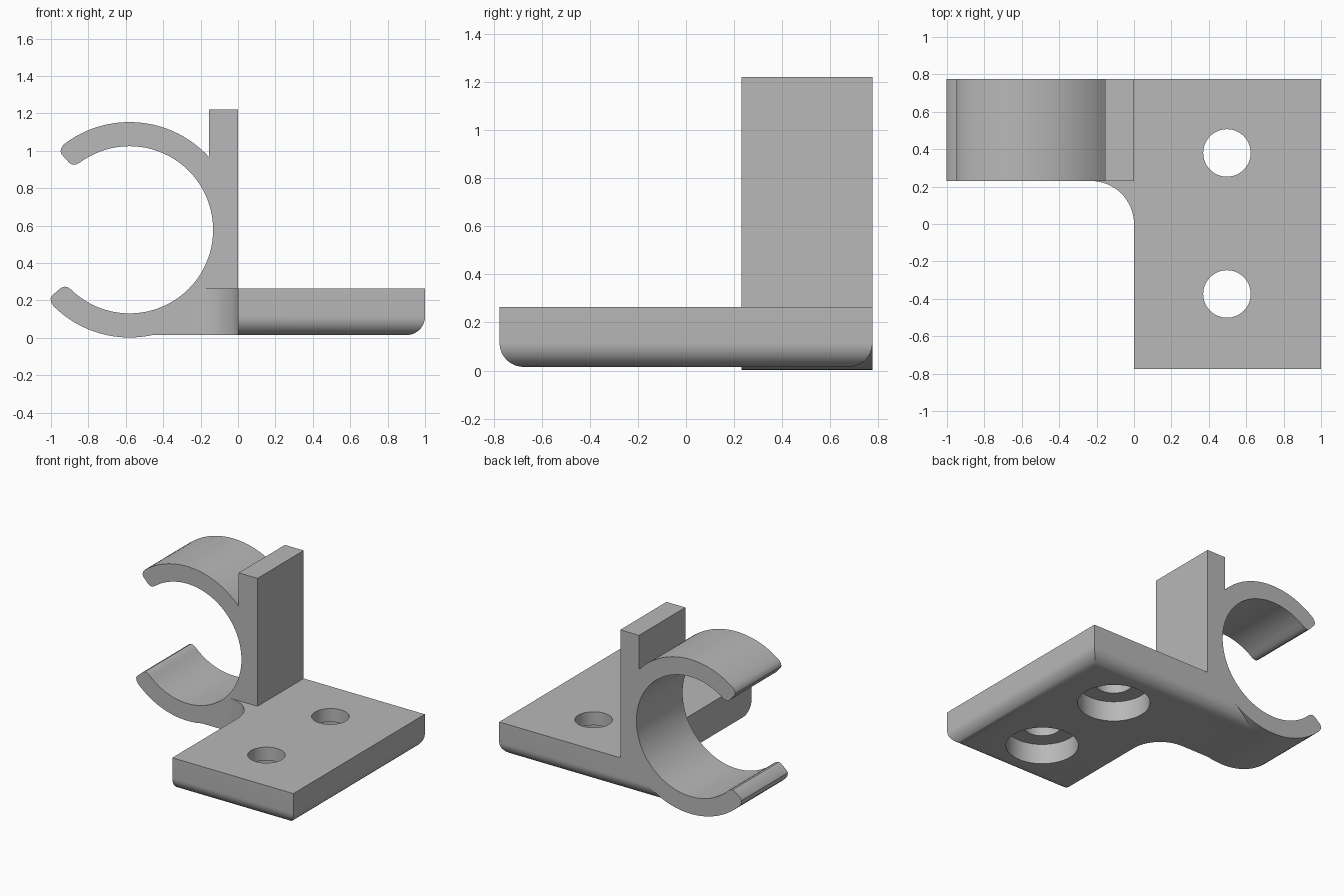
import bpy
import bmesh
from math import cos, sin, radians, degrees, acos, asin
from mathutils import Vector

cube = bpy.data.objects.get("Cube")
if cube:
    bpy.data.objects.remove(cube, do_unlink=True)

grey = bpy.data.materials.new("plain grey")
grey.use_nodes = True
COLOUR = (0.48, 0.48, 0.48, 1)
grey.diffuse_color = COLOUR
grey.node_tree.nodes["Principled BSDF"].inputs["Base Color"].default_value = COLOUR

# Main dimensions
BACK, CLIP_FRONT = 0.775, 0.23
BOTTOM, TOP, POST_TOP = 0.015, 0.265, 1.22
ROUND = 0.1
CX, CZ, R_OUT, R_IN = -0.58, 0.578, 0.576, 0.447


def arc(cx, cy, r, start, end, steps):
    """Points on an arc, angles in degrees."""
    angles = [radians(start + (end - start) * i / steps) for i in range(steps + 1)]
    return [(cx + r * cos(a), cy + r * sin(a)) for a in angles]


def prism(name, outline, axis, low, high):
    """Extrude a closed 2D outline along one axis."""
    place = {"x": lambda u, v, t: (t, u, v),
             "y": lambda u, v, t: (u, t, v),
             "z": lambda u, v, t: (u, v, t)}[axis]
    bm = bmesh.new()
    face = bm.faces.new([bm.verts.new(place(u, v, low)) for u, v in outline])
    out = bmesh.ops.extrude_face_region(bm, geom=[face])
    moved = [e for e in out["geom"] if isinstance(e, bmesh.types.BMVert)]
    bmesh.ops.translate(bm, verts=moved, vec=Vector(place(0, 0, high - low)))
    bmesh.ops.recalc_face_normals(bm, faces=bm.faces)
    mesh = bpy.data.meshes.new(name)
    bm.to_mesh(mesh)
    bm.free()
    mesh.materials.append(grey)
    obj = bpy.data.objects.new(name, mesh)
    bpy.context.collection.objects.link(obj)
    return obj


def combine(target, other, operation):
    """Apply an exact boolean and discard the helper."""
    bpy.ops.object.select_all(action="DESELECT")
    bpy.context.view_layer.objects.active = target
    target.select_set(True)
    mod = target.modifiers.new("combine", "BOOLEAN")
    mod.operation, mod.solver, mod.object = operation, "EXACT", other
    bpy.ops.object.modifier_apply(modifier=mod.name)
    bpy.data.objects.remove(other, do_unlink=True)


def tip(end, side):
    """Rounded end of a clip jaw, from the outer to the inner radius."""
    shape = [(R_OUT, 4.5), (R_OUT - 0.006, 2.2), (R_OUT - 0.018, 0.6), (R_OUT - 0.035, 0),
             (R_IN + 0.035, 0), (R_IN + 0.016, 0.7), (R_IN + 0.005, 2.5), (R_IN, 5)]
    return [(CX + r * cos(radians(end + side * a)), CZ + r * sin(radians(end + side * a)))
            for r, a in shape]


# Mounting plate with its arm: L-shaped footprint with a concave inner corner
footprint = [(1, -BACK), (1, BACK), (-0.5, BACK), (-0.5, CLIP_FRONT)]
footprint += arc(-CLIP_FRONT, 0, CLIP_FRONT, 90, 0, 16) + [(0, -BACK)]
plate = prism("mounting_bracket", footprint, "z", BOTTOM, TOP)

# Rounded lower edges on the outer side, the front and the back
mid = BOTTOM + ROUND
side_profile = [(-0.8, 0.5), (-0.8, BOTTOM)] + arc(1 - ROUND, mid, ROUND, -90, 0, 12) + [(1, 0.5)]
combine(plate, prism("side_rounding", side_profile, "y", -1, 1), "INTERSECT")
end_profile = (arc(ROUND - BACK, mid, ROUND, 180, 270, 12)
               + arc(BACK - ROUND, mid, ROUND, 270, 360, 12) + [(BACK, 0.5), (-BACK, 0.5)])
combine(plate, prism("end_rounding", end_profile, "x", -1, 2), "INTERSECT")

# Counterbored screw holes
for y in (0.38, -0.374):
    for radius, top in ((0.127, 0.5), (0.245, 0.165)):
        circle = arc(0.497, y, radius, 0, 360, 48)[:-1]
        combine(plate, prism("hole_cutter", circle, "z", -0.1, top), "DIFFERENCE")

# Keep the clip opening clear of the arm
bore = arc(CX, CZ, R_IN + 0.02, 0, 360, 72)[:-1]
combine(plate, prism("bore_cutter", bore, "y", 0.2, 1), "DIFFERENCE")

# Open round clip with its upright post
POST_X = -0.155
upper = degrees(acos((POST_X - CX) / R_OUT))
lower = degrees(asin((TOP - CZ) / R_OUT))
UP_END, LOW_END = 132, 220.3
outline = arc(CX, CZ, R_OUT, upper, UP_END - 4.5, 24)
outline += tip(UP_END, -1)[1:]
outline += arc(CX, CZ, R_IN, UP_END - 5, LOW_END + 5 - 360, 64)[1:]
outline += tip(LOW_END, 1)[::-1][1:]
outline += arc(CX, CZ, R_OUT, LOW_END + 4.5 - 360, lower, 28)[1:]
outline += [(0, TOP), (0, POST_TOP), (POST_X, POST_TOP)]
combine(plate, prism("clip", outline, "y", CLIP_FRONT, BACK), "UNION")

# Smooth the curved surfaces, keep the edges sharp
bpy.ops.object.select_all(action="DESELECT")
plate.select_set(True)
bpy.context.view_layer.objects.active = plate
bpy.ops.object.shade_smooth_by_angle(angle=radians(28))
